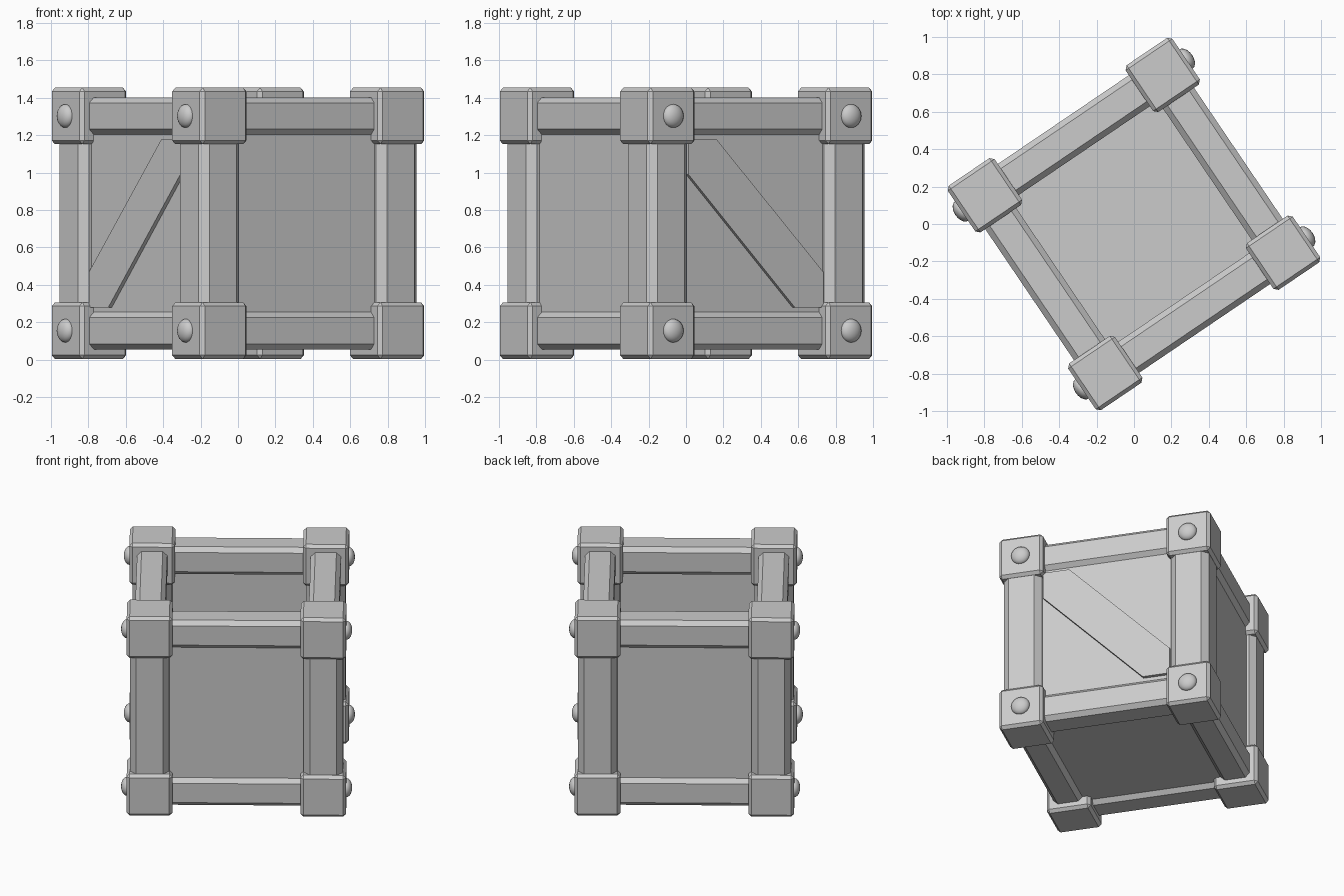
import bpy, bmesh, math
from mathutils import Matrix, Vector

if "Cube" in bpy.data.objects:
    bpy.data.objects.remove(bpy.data.objects["Cube"])

C = 0.574          # distance from crate centre to frame axes
MID = 0.729        # height of crate centre
ROT = Matrix.Translation((0, 0, MID)) @ Matrix.Rotation(math.radians(34.1), 4, 'Z')


def finish(name, bm, smooth=False):
    bm.transform(ROT)
    bmesh.ops.recalc_face_normals(bm, faces=bm.faces)
    for f in bm.faces:
        f.smooth = smooth
    me = bpy.data.meshes.new(name)
    bm.to_mesh(me)
    bm.free()
    ob = bpy.data.objects.new(name, me)
    bpy.context.collection.objects.link(ob)
    return ob


def box(name, centre, half, chamfer=0.0):
    bm = bmesh.new()
    bmesh.ops.create_cube(bm, size=2)
    bmesh.ops.scale(bm, vec=half, verts=bm.verts)
    if chamfer:
        bmesh.ops.bevel(bm, geom=bm.edges[:], offset=chamfer, segments=1,
                        affect='EDGES', profile=0.5)
    bmesh.ops.translate(bm, vec=centre, verts=bm.verts)
    return finish(name, bm)


S = (-1, 1)

# Corner blocks and the domed bolts on the two braced sides
for sx in S:
    for sy in S:
        for sz in S:
            box("corner_block", (sx * C, sy * C, sz * C), (0.151,) * 3, 0.02)
            bm = bmesh.new()
            bmesh.ops.create_uvsphere(bm, u_segments=20, v_segments=12, radius=1)
            bmesh.ops.scale(bm, vec=(0.04, 0.063, 0.063), verts=bm.verts)
            bmesh.ops.translate(bm, vec=(sx * (C + 0.15), sy * C, sz * C), verts=bm.verts)
            finish("bolt", bm, True)

# Upright posts and horizontal rails
for a in S:
    for b in S:
        box("corner_post", (a * C, b * C, 0), (0.13, 0.13, 0.5), 0.042)
        box("rail_x", (0, a * C, b * C), (0.5, 0.1, 0.1), 0.03)
        box("rail_y", (a * C, 0, b * C), (0.1, 0.5, 0.1), 0.03)

# Wall panels and floor, open at the top
P, T = 0.625, 0.02
for s in S:
    box("side_panel", (s * P, 0, 0), (T, 0.6, 0.6))
    box("end_panel", (0, s * P, 0), (0.6, T, 0.6))
box("floor_panel", (0, 0, -P), (0.6, 0.6, T))

# Diagonal braces, clipped to the frame opening
A, B = 0.435, 0.449
profile = [(-A, B), (-0.255, B), (A, -0.26), (A, -B), (0.25, -B), (-A, 0.26)]
for s in S:
    bm = bmesh.new()
    face = bm.faces.new([bm.verts.new((s * 0.63, y, z)) for y, z in profile])
    ext = bmesh.ops.extrude_face_region(bm, geom=[face])
    vs = [g for g in ext["geom"] if isinstance(g, bmesh.types.BMVert)]
    bmesh.ops.translate(bm, vec=Vector((s * 0.038, 0, 0)), verts=vs)
    finish("diagonal_brace", bm)
